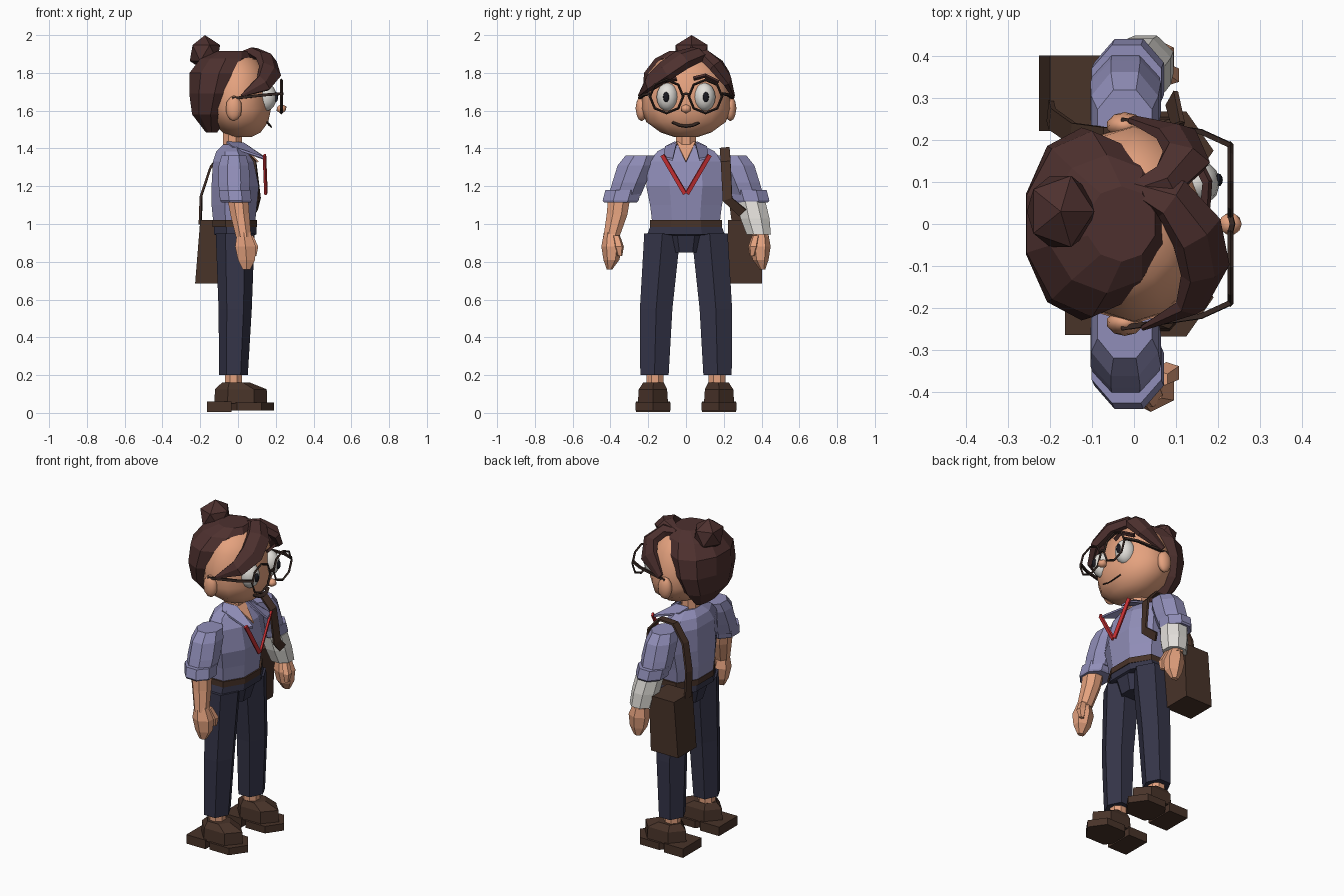
import bpy, math, bmesh
from mathutils import Vector as V

MATS = {}
for nm, c in dict(hair=(.075, .03, .028), skin=(.78, .36, .21), shirt=(.28, .27, .48),
                  trousers=(.035, .035, .065), leather=(.065, .033, .022), white=(.76, .74, .7),
                  red=(.6, .03, .035), black=(.01, .01, .015), frame=(.035, .02, .016)).items():
    MATS[nm] = bpy.data.materials.new(nm)
    MATS[nm].diffuse_color = (*c, 1)


def finish(ob, name, mat, smooth=False):
    ob.name = name
    ob.data.materials.append(MATS[mat])
    for p in ob.data.polygons:
        p.use_smooth = smooth
    return ob


def skin_rings(name, rings, mat, smooth=False):
    """Join a list of equal-length point rings into a closed solid."""
    bm = bmesh.new()
    vs = [[bm.verts.new(p) for p in r] for r in rings]
    n = len(rings[0])
    for a, b in zip(vs, vs[1:]):
        for i in range(n):
            bm.faces.new((a[i], a[(i + 1) % n], b[(i + 1) % n], b[i]))
    bm.faces.new(vs[0][::-1])
    bm.faces.new(vs[-1])
    bmesh.ops.recalc_face_normals(bm, faces=bm.faces)
    me = bpy.data.meshes.new(name)
    bm.to_mesh(me)
    bm.free()
    ob = bpy.data.objects.new(name, me)
    bpy.context.collection.objects.link(ob)
    return finish(ob, name, mat, smooth)


def loft(name, mat, secs, n=8, smooth=False, s=1, ph=.5):
    """Stack of n-sided sections (cx, cy, z, rx, ry); s mirrors y, ph=0 puts a corner at the front."""
    ang = [(i + ph) * math.tau / n for i in range(n)]
    kx = max(math.cos(a) for a in ang)
    ky = max(math.sin(a) for a in ang)
    return skin_rings(name, [[(cx + rx / kx * math.cos(a), s * (cy + ry / ky * math.sin(a)), z) for a in ang]
                             for cx, cy, z, rx, ry in secs], mat, smooth)


def sweep(name, mat, pts, sizes, centre=(0, 0, 1.65), n=4, smooth=False):
    """Strip along a path: (width, thickness) per point, thickness facing away from centre."""
    pts = [V(p) for p in pts]
    rings, k = [], 1 / math.cos(math.pi / n)
    for i, p in enumerate(pts):
        w, t = sizes[i] if isinstance(sizes, list) else sizes
        d = (pts[min(i + 1, len(pts) - 1)] - pts[max(i - 1, 0)]).normalized()
        side = d.cross(p - V(centre)).normalized()
        out = side.cross(d)
        rings.append([p + side * w * k * math.cos(a) + out * t * k * math.sin(a)
                      for a in [(j + .5) * math.tau / n for j in range(n)]])
    return skin_rings(name, rings, mat, smooth)


def plate(name, mat, pts, off):
    """Thin flat panel thickened by an offset."""
    return skin_rings(name, [[V(p) for p in pts], [V(p) + V(off) for p in pts]], mat)


def ball(name, mat, loc, scale, sub=None, smooth=True):
    if sub:
        bpy.ops.mesh.primitive_ico_sphere_add(subdivisions=sub, radius=1, location=loc)
    else:
        bpy.ops.mesh.primitive_uv_sphere_add(segments=12, ring_count=8, radius=1, location=loc)
    bpy.context.object.scale = scale
    return finish(bpy.context.object, name, mat, smooth)


# torso, belt, hips
loft('shirt', 'shirt', [(-.02, 0, 1.0, .11, .178), (-.02, 0, 1.1, .12, .19), (-.015, 0, 1.2, .125, .21),
                        (-.025, 0, 1.33, .108, .2), (-.035, 0, 1.385, .08, .15), (-.03, 0, 1.42, .05, .08)])
loft('belt', 'leather', [(-.017, 0, .985, .118, .19), (-.017, 0, 1.02, .118, .19)])
loft('hips', 'trousers', [(-.015, 0, .85, .075, .085), (-.015, 0, .94, .1, .11),
                          (-.015, 0, .945, .112, .205), (-.015, 0, .99, .112, .188)])

for s, side in ((-1, 'right'), (1, 'left')):
    # legs and shoes
    loft(side + '_trouser_leg', 'trousers', [(-.024, .167, .2, .076, .075), (-.015, .158, .55, .088, .086),
                                             (-.015, .125, .95, .103, .096)], n=6, ph=0, s=s)
    loft(side + '_ankle', 'skin', [(-.025, .165, .1, .045, .045), (-.025, .165, .25, .045, .045)], s=s)
    loft(side + '_shoe_sole', 'leather', [(.06, .175, .012, .13, .093), (.06, .175, .055, .13, .093)],
         n=6, ph=0, s=s)
    loft(side + '_shoe_heel', 'leather', [(-.1, .175, .005, .065, .09), (-.1, .175, .06, .065, .09)], n=4, s=s)
    loft(side + '_shoe_upper', 'leather', [(.015, .175, .05, .14, .08), (.015, .175, .125, .137, .075),
                                           (-.01, .172, .16, .075, .055)], n=6, ph=0, s=s)
    # arms
    loft(side + '_sleeve', 'shirt', [(-.02, .325, 1.15, .078, .085), (-.02, .3, 1.22, .084, .09),
                                     (-.022, .265, 1.31, .08, .097), (-.022, .24, 1.362, .065, .08)], s=s)
    loft(side + '_cuff', 'shirt', [(-.01, .347, 1.115, .078, .088), (-.012, .346, 1.125, .083, .095),
                                   (-.018, .332, 1.18, .083, .095)], s=s)
    loft(side + '_forearm', 'skin', [(.03, .395, .93, .04, .042), (.01, .365, 1.05, .05, .055),
                                     (0, .355, 1.13, .055, .058)], s=s)
    loft(side + '_hand', 'skin', [(.045, .405, .76, .02, .015), (.045, .395, .81, .045, .042),
                                  (.04, .393, .88, .055, .055), (.03, .395, .955, .035, .04)], n=6, s=s)
    loft(side + '_thumb', 'skin', [(.085, .35, .83, .012, .012), (.085, .355, .88, .022, .026),
                                   (.06, .37, .94, .02, .02)], n=5, s=s)
    # collar flap and lanyard
    plate(side + '_collar', 'shirt', [(-.06, .06 * s, 1.425), (-.03, .11 * s, 1.4), (.14, .12 * s, 1.345),
                                      (.15, .07 * s, 1.335), (.03, .05 * s, 1.42)], (0, 0, .012))
    sweep(side + '_lanyard', 'red', [(.14, .125 * s, 1.365), (.148, .005 * s, 1.16)], (.011, .006), (0, 0, 1.25))
    # head details
    ball(side + '_ear', 'skin', (-.022, .235 * s, 1.612), (.044, .032, .068), 2)
    ball(side + '_eye', 'white', (.145, .098 * s, 1.672), (.06, .058, .075))
    ball(side + '_pupil', 'black', (.2, .105 * s, 1.672), (.012, .016, .027))
    bpy.ops.mesh.primitive_torus_add(major_segments=8, minor_segments=4, major_radius=.088, minor_radius=.007,
                                     location=(.23, .103 * s, 1.675), rotation=(0, math.pi / 2, 0))
    finish(bpy.context.object, side + '_glasses_rim', 'frame')
    sweep(side + '_glasses_temple', 'frame', [(.23, .188 * s, 1.69), (.16, .22 * s, 1.685),
                                              (-.03, .248 * s, 1.665)], (.007, .006))
sweep('glasses_bridge', 'frame', [(.23, -.02, 1.685), (.235, 0, 1.69), (.23, .02, 1.685)], (.006, .006))

# bandage on the left forearm
loft('bandage', 'white', [(.028, .385, .945, .066, .064), (.015, .365, 1.03, .073, .077), (0, .345, 1.12, .073, .075)])

# neck, open shirt skin, head
loft('neck', 'skin', [(-.03, 0, 1.38, .05, .055), (-.03, 0, 1.5, .05, .05)])
plate('neck_opening', 'skin', [(.0, -.05, 1.43), (.105, 0, 1.325), (.0, .05, 1.43)], (.004, 0, .006))
loft('head', 'skin', [(.02, 0, 1.46, .05, .06), (.02, 0, 1.485, .1, .135), (.01, 0, 1.54, .15, .21),
                      (0, 0, 1.61, .175, .238), (0, 0, 1.7, .165, .232), (0, 0, 1.8, .15, .2),
                      (0, 0, 1.87, .1, .14), (-.02, 0, 1.9, .04, .05)], n=14, smooth=True)
ball('nose', 'skin', (.23, 0, 1.61), (.03, .03, .026), 1)
sweep('mouth', 'frame', [(.155, -.072, 1.54), (.168, -.035, 1.522), (.171, 0, 1.517), (.168, .035, 1.522),
                         (.155, .068, 1.537)], (.003, .01))
sweep('right_eyebrow', 'hair', [(.14, -.19, 1.71), (.17, -.12, 1.755), (.17, -.05, 1.77)], (.007, .01))
sweep('left_eyebrow', 'hair', [(.17, .04, 1.77), (.175, .1, 1.785), (.14, .17, 1.75)], (.007, .01))

# hair cap, bun and swept locks
loft('hair_cap', 'hair', [(-.14, 0, 1.485, .03, .1), (-.145, 0, 1.58, .098, .19), (-.125, 0, 1.69, .133, .23),
                          (-.1, 0, 1.8, .156, .222), (-.065, 0, 1.875, .135, .165),
                          (-.03, 0, 1.915, .08, .09)], n=10)
ball('hair_bun', 'hair', (-.175, .03, 1.905), (.09, .1, .095), 1, False)
sweep('right_fringe', 'hair', [(.0, .09, 1.89), (.09, .06, 1.9), (.15, -.02, 1.87), (.17, -.11, 1.81),
                               (.135, -.195, 1.745), (.02, -.248, 1.68)],
      [(.02, .015), (.05, .03), (.062, .035), (.062, .03), (.045, .022), (.006, .006)], n=6)
sweep('left_fringe', 'hair', [(-.02, .07, 1.885), (.075, .1, 1.89), (.125, .16, 1.84), (.1, .215, 1.77),
                              (.0, .25, 1.68)],
      [(.015, .015), (.04, .03), (.055, .03), (.055, .022), (.02, .008)], n=6)

# satchel and strap
loft('satchel', 'leather', [(-.135, .312, .685, .092, .09), (-.115, .312, 1.02, .085, .09)], n=4)
sweep('satchel_strap', 'leather', [(-.2, .27, 1.0), (-.195, .25, 1.15), (-.145, .215, 1.3), (-.07, .205, 1.395),
                                   (.03, .205, 1.4), (.09, .21, 1.33), (.11, .22, 1.13), (.09, .3, 1.06)],
      (.026, .006), (-.02, .225, 1.2))
